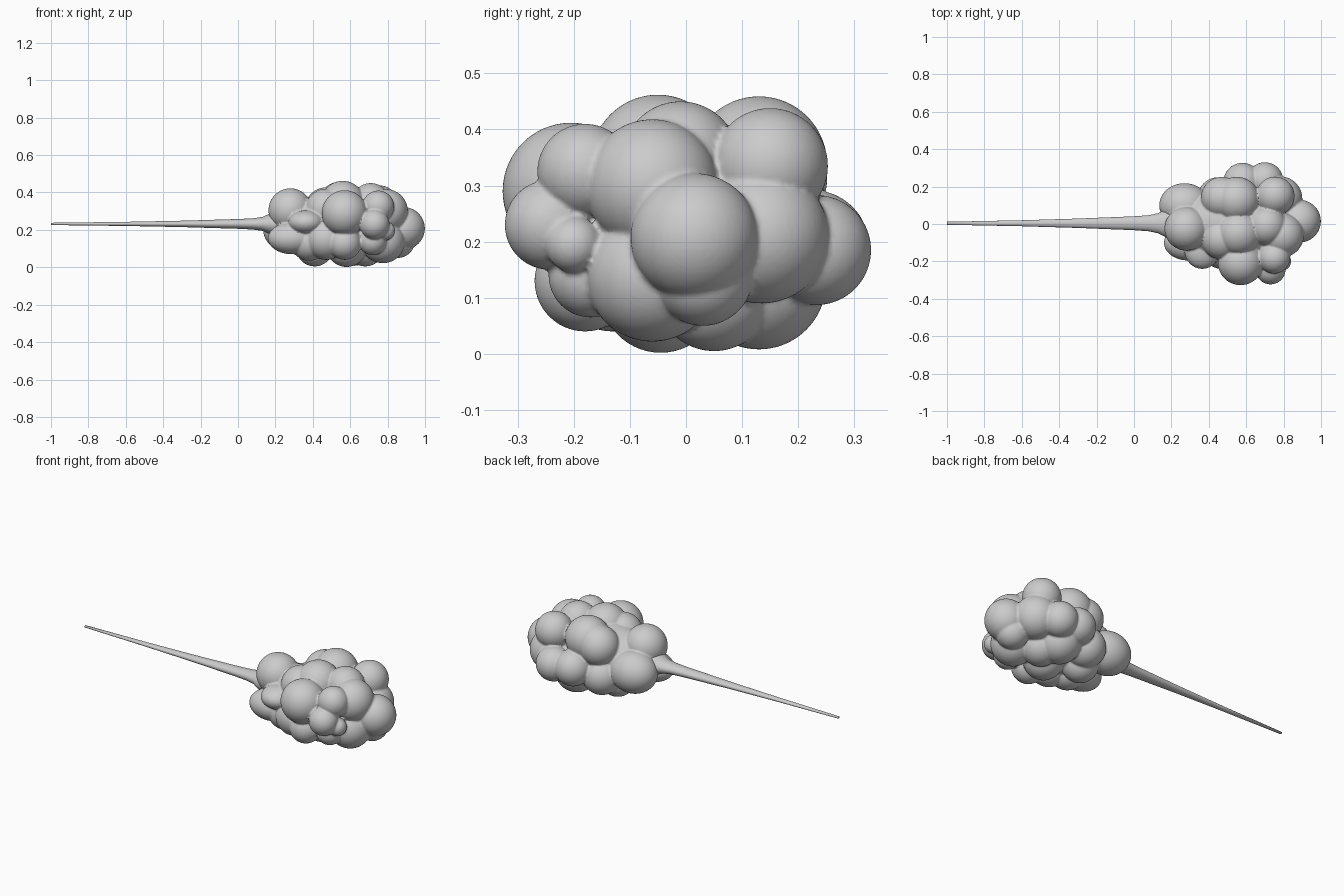
import bpy, bmesh, math
from mathutils import Matrix

# round lobes as (x, y, z, radius)
tip_lobes = [
    (0.885, 0.015, 0.208, 0.114), (0.855, 0.03, 0.14, 0.09),
    (0.78, 0.135, 0.21, 0.12), (0.755, 0.15, 0.335, 0.103),
    (0.79, -0.06, 0.3, 0.118), (0.75, -0.18, 0.325, 0.085),
    (0.73, -0.243, 0.23, 0.08), (0.79, -0.2, 0.195, 0.05),
    (0.775, -0.06, 0.14, 0.118), (0.71, -0.01, 0.345, 0.105),
    (0.70, 0.232, 0.185, 0.098), (0.72, -0.17, 0.14, 0.075),
]
middle_lobes = [
    (0.55, 0.13, 0.337, 0.122), (0.47, 0.14, 0.315, 0.112),
    (0.57, -0.205, 0.29, 0.122), (0.57, -0.18, 0.13, 0.09),
    (0.62, 0.13, 0.128, 0.12), (0.58, 0.225, 0.19, 0.102),
    (0.56, -0.05, 0.342, 0.12), (0.58, -0.045, 0.11, 0.108),
    (0.68, 0.05, 0.11, 0.105),
]
base_lobes = [
    (0.41, 0.05, 0.105, 0.1), (0.28, -0.025, 0.305, 0.117),
    (0.38, -0.09, 0.135, 0.1), (0.47, -0.08, 0.31, 0.11),
    (0.47, -0.13, 0.15, 0.11), (0.45, 0.14, 0.15, 0.11),
]
# stretched lobes as (centre, radii); the last one fills the core
long_lobes = [
    ((0.27, 0.1, 0.2), (0.135, 0.118, 0.118)),
    ((0.365, -0.14, 0.24), (0.095, 0.1, 0.065)),
    ((0.29, -0.1, 0.155), (0.13, 0.095, 0.085)),
    ((0.55, 0, 0.23), (0.32, 0.2, 0.17)),
]


def make_object(name, bm):
    mesh = bpy.data.meshes.new(name)
    bm.to_mesh(mesh)
    bm.free()
    obj = bpy.data.objects.new(name, mesh)
    bpy.context.collection.objects.link(obj)
    for p in mesh.polygons:
        p.use_smooth = True
    return obj


def add_ball(bm, centre, radii):
    m = Matrix.Translation(centre) @ Matrix.Diagonal((*radii, 1))
    bmesh.ops.create_uvsphere(bm, u_segments=48, v_segments=32, radius=1, matrix=m)


# lumpy head: overlapping balls around a filled core, fused into one skin
bm = bmesh.new()
for x, y, z, r in tip_lobes + middle_lobes + base_lobes:
    add_ball(bm, (x, y, z), (r, r, r))
for centre, radii in long_lobes:
    add_ball(bm, centre, radii)
head = make_object("lumpy_head", bm)
fuse = head.modifiers.new("fuse", 'REMESH')
fuse.mode = 'VOXEL'
fuse.voxel_size = 0.006
fuse.use_smooth_shade = True

# tapered stem: x, half width in y, half height in z
profile = [(-1, 0.008, 0.006), (-0.6, 0.016, 0.011), (-0.3, 0.025, 0.017),
           (0, 0.037, 0.026), (0.08, 0.043, 0.030), (0.13, 0.054, 0.037),
           (0.17, 0.075, 0.055), (0.25, 0.09, 0.07)]
bm = bmesh.new()
n = 32
rings = []
for x, ry, rz in profile:
    rings.append([bm.verts.new((x, 0.004 + ry * math.cos(2 * math.pi * i / n),
                                0.232 + rz * math.sin(2 * math.pi * i / n)))
                  for i in range(n)])
for a, b in zip(rings, rings[1:]):
    for i in range(n):
        j = (i + 1) % n
        bm.faces.new((a[i], a[j], b[j], b[i]))
bm.faces.new(rings[0])
bm.faces.new(rings[-1])
bmesh.ops.recalc_face_normals(bm, faces=bm.faces)
stem = make_object("tapered_stem", bm)
